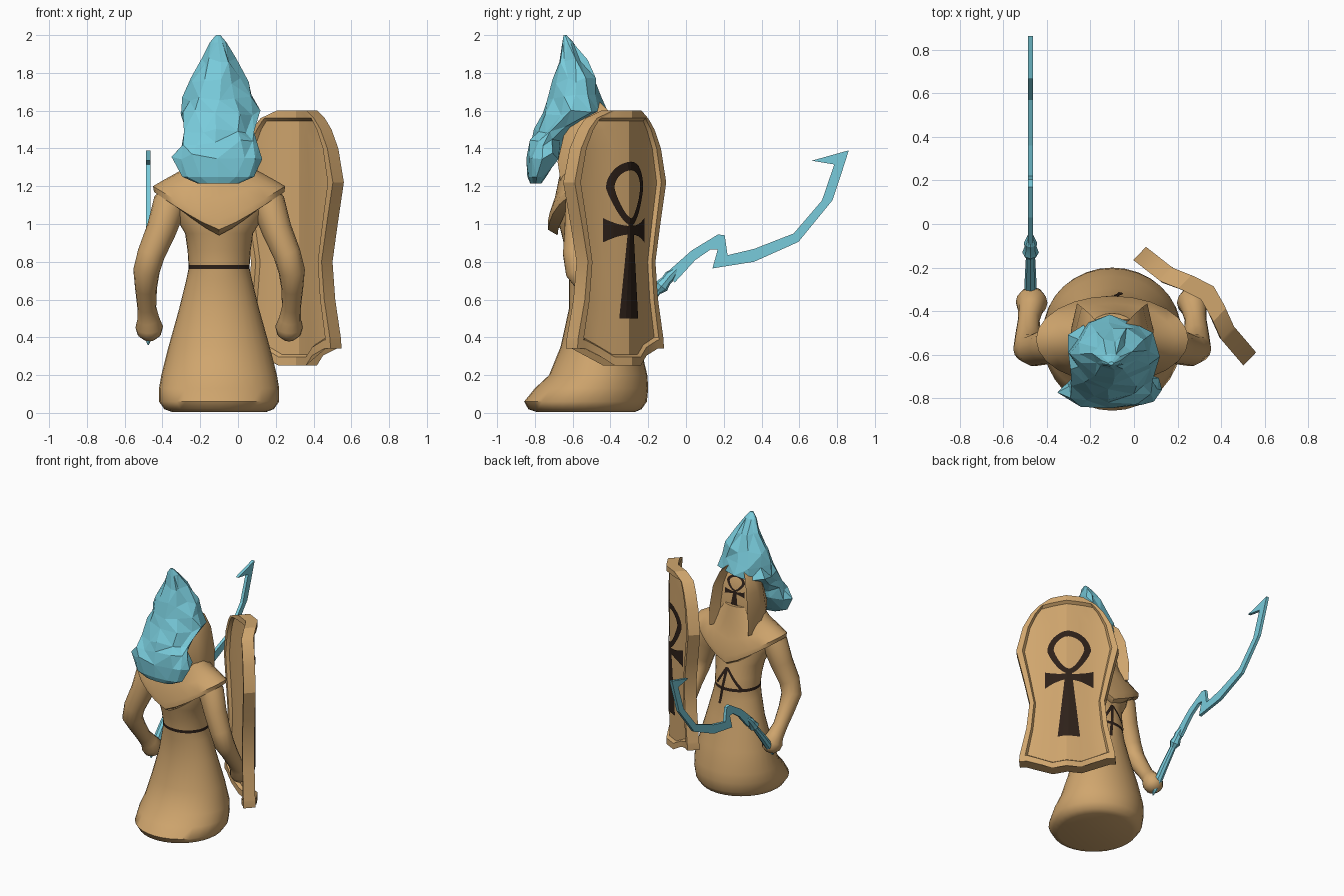
import bpy, bmesh, math, random
from mathutils import Vector

if "Cube" in bpy.data.objects:
    bpy.data.objects.remove(bpy.data.objects["Cube"])
random.seed(4)

def material(name, col):
    m = bpy.data.materials.new(name)
    m.diffuse_color = (*col, 1)
    m.use_nodes = True
    m.node_tree.nodes["Principled BSDF"].inputs["Base Color"].default_value = m.diffuse_color
    return m
TAN = material("sand tan", (.63, .38, .155))
BLUE = material("ice blue", (.19, .60, .71))
DARK = material("dark brown", (.027, .015, .010))

def make(name, verts, faces, mats, smooth=None, fix=True):
    me = bpy.data.meshes.new(name)
    me.from_pydata([tuple(v) for v in verts], [], faces)
    for m in mats:
        me.materials.append(m)
    if fix:
        bm = bmesh.new()
        bm.from_mesh(me)
        bmesh.ops.recalc_face_normals(bm, faces=bm.faces)
        bm.to_mesh(me)
        bm.free()
    ob = bpy.data.objects.new(name, me)
    bpy.context.collection.objects.link(ob)
    if smooth:
        bpy.ops.object.select_all(action='DESELECT')
        ob.select_set(True)
        bpy.context.view_layer.objects.active = ob
        bpy.ops.object.shade_smooth_by_angle(angle=math.radians(smooth))
    return ob

def loft(name, rings, mats, smooth=None):
    n = len(rings[0])
    verts = [p for r in rings for p in r]
    faces = [(i*n+j, i*n+(j+1) % n, (i+1)*n+(j+1) % n, (i+1)*n+j)
             for i in range(len(rings)-1) for j in range(n)]
    faces += [tuple(range(n)), tuple(range(len(verts)-n, len(verts)))]
    return make(name, verts, faces, mats, smooth)

def ellipse(z, cx, cy, rx, ry, n=32):
    return [Vector((cx+rx*math.cos(2*math.pi*k/n), cy+ry*math.sin(2*math.pi*k/n), z)) for k in range(n)]

def tube(name, path, mat, n=14, smooth=60):
    # path of (x, y, z, radius)
    pts = [Vector(p[:3]) for p in path]
    rings = []
    for i, p in enumerate(pts):
        d = (pts[min(i+1, len(pts)-1)]-pts[max(i-1, 0)]).normalized()
        a = Vector((1, 0, 0))
        a = (a-d*a.dot(d)).normalized()
        b = d.cross(a)
        rings.append([p+path[i][3]*(a*math.cos(2*math.pi*k/n)+b*math.sin(2*math.pi*k/n)) for k in range(n)])
    return loft(name, rings, [mat], smooth)

def interp(table, t):
    for a, b in zip(table, table[1:]):
        if t <= b[0]:
            f = max(0, (t-a[0])/(b[0]-a[0]))
            return [p+(q-p)*f for p, q in zip(a, b)]
    return list(table[-1])

def patch(name, rows, mat):
    # thin painted plate from a grid of points
    n = len(rows[0])
    make(name, [p for r in rows for p in r],
         [(i*n+j, i*n+j+1, (i+1)*n+j+1, (i+1)*n+j) for i in range(len(rows)-1) for j in range(n-1)], [mat], fix=False)

# robe body: z, cx, cy, rx, ry
BODY = [(.005, -.1, -.53, .25, .26), (.02, -.1, -.535, .29, .30), (.06, -.1, -.532, .318, .325),
        (.13, -.1, -.50, .318, .30), (.2, -.1, -.465, .306, .26), (.35, -.1, -.452, .268, .212),
        (.55, -.1, -.457, .212, .163), (.7, -.1, -.472, .175, .147), (.762, -.1, -.477, .162, .148),
        (.784, -.1, -.478, .162, .148), (.86, -.1, -.49, .167, .148), (.95, -.1, -.51, .18, .15),
        (1.05, -.1, -.53, .24, .155), (1.18, -.1, -.53, .28, .14), (1.3, -.1, -.53, .15, .12)]
robe = loft("robe", [ellipse(*b) for b in BODY], [TAN, DARK], 60)
for p in robe.data.polygons:      # dark belt band
    if .765 < p.center.z < .78:
        p.material_index = 1

# crossed belt strands on the +y side
def on_body(x, z):
    _, cx, cy, rx, ry = interp(BODY, z)
    return Vector((x, cy+ry*math.sqrt(max(0, 1-((x-cx)/rx)**2))+.006, z))
for k, (x0, z0, x1, z1) in enumerate([(-.22, .77, -.1, .93), (-.1, .93, -.06, .66), (-.1, .93, -.02, .8)]):
    rows = []
    for i in range(9):
        x, z = x0+(x1-x0)*i/8, z0+(z1-z0)*i/8
        rows.append([on_body(x-.011, z), on_body(x+.011, z)])
    patch("belt_strand_%d" % k, rows, DARK)

# shoulder cape, its hem dropping to a point at front and back
def cape_ring(drop, top, rx, ry):
    pts = ellipse(top, -.1, -.53, rx, ry, 24)
    for k, p in enumerate(pts):
        p.z -= drop*(1-abs(math.cos(2*math.pi*k/24))**1.2)
    return pts
loft("shoulder_cape", [cape_ring(0, 1.37, .13, .12), cape_ring(.03, 1.285, .2, .14), cape_ring(.1, 1.235, .29, .165),
                       cape_ring(.18, 1.2, .35, .2), cape_ring(.2, 1.17, .345, .2), cape_ring(.19, 1.13, .27, .15)], [TAN], 40)

# arms, mirrored about the body centre
ARM = [(-.31, -.54, 1.2, .07), (-.36, -.55, 1.11, .09), (-.405, -.565, .97, .08), (-.46, -.58, .84, .073),
       (-.485, -.57, .75, .07), (-.487, -.51, .66, .058), (-.483, -.44, .56, .05), (-.475, -.39, .5, .058),
       (-.47, -.36, .455, .073), (-.47, -.345, .415, .062), (-.47, -.335, .39, .03)]
tube("left_arm", ARM, TAN)
tube("right_arm", [(-.2-x, y, z, r) for x, y, z, r in ARM], TAN)

# hood with pointed side flaps around a sunken face: z, half width, flap y, back y
HOOD = [(1.2, .19, -.37, -.66), (1.33, .19, -.365, -.68), (1.5, .165, -.38, -.64), (1.6, .125, -.41, -.6), (1.65, .07, -.46, -.56)]
def hood_ring(z, w, f, b):
    m = (f+b)/2
    pts = [(.85*w, f), (w, m+.03), (.9*w, m-.05), (.55*w, b), (-.55*w, b), (-.9*w, m-.05), (-w, m+.03), (-.85*w, f),
           (-.62*w, f-.07), (.62*w, f-.07)]
    return [Vector((-.1+x, y, z)) for x, y in pts]
loft("hood", [hood_ring(*h) for h in HOOD], [TAN], 30)

# faceted ice crest: z, cy, rx, ry
CREST = [(1.215, -.795, .11, .03), (1.25, -.79, .19, .05), (1.36, -.76, .245, .078), (1.43, -.745, .205, .09),
         (1.5, -.705, .19, .105), (1.59, -.595, .21, .165), (1.67, -.59, .19, .145), (1.76, -.585, .155, .11),
         (1.86, -.597, .085, .07), (1.96, -.625, .045, .03), (2.0, -.64, .012, .008)]
rings = []
for i, (z, cy, rx, ry) in enumerate(CREST):
    j = .018 if 1 < i < 9 else 0
    rings.append([p+Vector([random.uniform(-j, j) for _ in range(3)]) for p in ellipse(z, -.105, cy, rx, ry, 12)])
crest = loft("ice_crest", rings, [BLUE])
bm = bmesh.new()
bm.from_mesh(crest.data)
bmesh.ops.triangulate(bm, faces=bm.faces)
bm.to_mesh(crest.data)
bm.free()

# hooked blade: y, z outline extruded along x
OUT = [(-.1, .745), (.03, .86), (.17, .945), (.205, .94), (.22, .835), (.36, .868), (.57, .95), (.72, 1.125), (.785, 1.315),
       (.665, 1.335), (.862, 1.39), (.83, 1.29), (.775, 1.125), (.595, .905), (.36, .80), (.14, .765), (.168, .865), (.13, .865),
       (.05, .81), (-.06, .69)]
n = len(OUT)
V = [(-.475+s*.011, y, z) for s in (-1, 1) for y, z in OUT]
make("hooked_blade", V, [tuple(range(n)), tuple(range(n, 2*n))]+[(i, (i+1) % n, n+(i+1) % n, n+i) for i in range(n)], [BLUE])
# handle and collar
tube("blade_handle", [(-.475, -.365, .36, .003), (-.475, -.335, .42, .03), (-.475, -.24, .54, .026), (-.475, -.13, .67, .02)], BLUE, 8, 20)
tube("blade_collar", [(-.475, -.15, .645, .022), (-.475, -.13, .67, .038), (-.475, -.105, .70, .028),
                      (-.475, -.085, .725, .03), (-.475, -.05, .76, .012)], BLUE, 8, 20)

# curved shield: u across, n outward
BULGE = [(0, .085), (.1, .055), (.18, .018), (.36, 0)]
def on_shield(u, z, off):
    h = interp(BULGE, abs(u))[1]+off
    return Vector((.278+.722*u+.692*h, -.378-.692*u+.722*h, z))
COLS = [-1, -.88, -.84, -.55, -.3, 0, .3, .55, .84, .88, 1]
ROWS = [(0, .33), (.045, .328), (.06, .325), (.6, .28), (.8, .258), (1.0, .30), (1.22, .35), (1.4, .305),
        (1.5, .25), (1.545, .21), (1.56, .195), (1.6, .11)]
rings = []
for i, (z, w) in enumerate(ROWS):
    front, back = [], []
    for f in COLS:
        u = f*w
        zz = z
        if i < 3:       # stepped lower edge
            zz += .25+.09*min(1, max(0, (abs(u)-.14)/.07))
        rim = i < 2 or i > 9 or abs(f) > .86
        t = .042 if rim else .02
        front.append(on_shield(u, zz, t))
        back.append(on_shield(u, zz, -t))
    rings.append(front+back[::-1])
loft("shield", rings, [TAN], 25)

# looped cross emblem, placed through a mapping from flat (u, v) to the surface
def emblem(name, place):
    def loop(t, w, up, down):
        c = math.cos(t)
        return place(w*math.sin(t)*(1 if c > 0 else 1+.4*c), 1.19+(up if c > 0 else down)*c)
    ts = [2*math.pi*k/32 for k in range(33)]
    patch(name+"_loop", [[loop(t, .15, .14, .2), loop(t, .128, .118, .18), loop(t, .105, .095, .16)] for t in ts], DARK)
    us = [-.165+.33*k/12 for k in range(13)]
    patch(name+"_bar", [[place(u, .967+s*(.022+.042*(u/.165)**2)) for s in (-1, 1)] for u in us], DARK)
    patch(name+"_stem", [[place(s*(.022+.055*k/8), 1.0-.5*k/8) for s in (-1, -.5, 0, .5, 1)] for k in range(9)], DARK)

emblem("shield_emblem", lambda u, v: on_shield(u-.015, v, .027))

def on_face(u, v):
    z = 1.3+(v-.5)*.34
    return Vector((-.1-u*.5, interp(HOOD, z)[2]-.064, z))
emblem("face_emblem", on_face)
